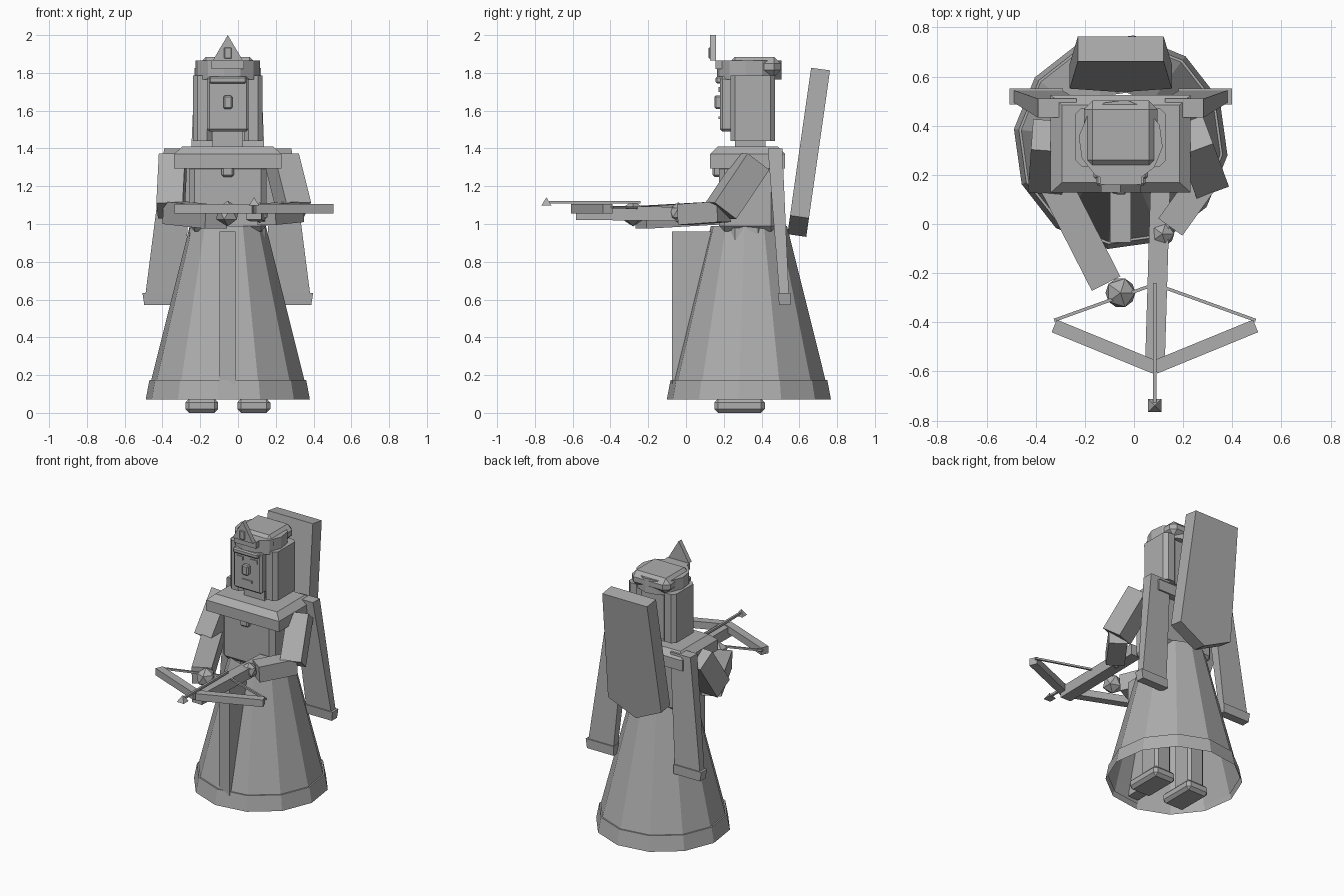
import bpy, bmesh, math
from mathutils import Vector, Matrix

old = bpy.data.objects.get("Cube")
if old:
    bpy.data.objects.remove(old, do_unlink=True)

GREY = (0.42, 0.42, 0.42, 1)
mat = bpy.data.materials.new("stone_grey")
mat.use_nodes = True
mat.diffuse_color = GREY
mat.node_tree.nodes["Principled BSDF"].inputs["Base Color"].default_value = GREY

MID = -0.054   # symmetry line of the figure
AXIS = 0.333   # depth of the skirt axis


def finish(name, bm):
    bmesh.ops.recalc_face_normals(bm, faces=bm.faces)
    me = bpy.data.meshes.new(name)
    bm.to_mesh(me)
    bm.free()
    me.materials.append(mat)
    ob = bpy.data.objects.new(name, me)
    bpy.context.collection.objects.link(ob)
    return ob


def box(name, x, y, z, bevel=0, upright=False):
    """Box from (min, max) ranges; upright chamfers only the vertical edges."""
    bm = bmesh.new()
    bmesh.ops.create_cube(bm, size=1)
    for v in bm.verts:
        v.co = [sum(r) / 2 + c * (r[1] - r[0]) for c, r in zip(v.co, (x, y, z))]
    if bevel:
        edges = [e for e in bm.edges
                 if not upright or abs(e.verts[0].co.z - e.verts[1].co.z) > 0.01]
        bmesh.ops.bevel(bm, geom=edges, offset=bevel, segments=1, affect='EDGES')
    return finish(name, bm)


def mid_box(name, half, y, z, bevel=0):
    return box(name, (MID - half, MID + half), y, z, bevel)


def loft(name, rings, caps=True):
    """Skin between rings with equal point counts."""
    bm = bmesh.new()
    loops = [[bm.verts.new(p) for p in ring] for ring in rings]
    n = len(loops[0])
    for a, b in zip(loops, loops[1:]):
        for i in range(n):
            j = (i + 1) % n
            bm.faces.new((a[i], a[j], b[j], b[i]))
    if caps:
        bm.faces.new(loops[0])
        bm.faces.new(loops[-1])
    return finish(name, bm)


def circle(r, z, y=AXIS, n=12, turn=23):
    angles = [math.radians(turn + 360 * i / n) for i in range(n)]
    return [(MID + r * math.cos(a), y + r * math.sin(a), z) for a in angles]


def rect(x, y, z):
    return [(x[0], y[0], z), (x[1], y[0], z), (x[1], y[1], z), (x[0], y[1], z)]


def bar(name, a, b, w, h):
    """Straight beam from a to b, w wide sideways and h tall."""
    a, b = Vector(a), Vector(b)
    d = (b - a).normalized()
    side = d.cross(Vector((0, 0, 1))).normalized()
    up = side.cross(d)
    corners = [side * sx * w / 2 + up * sy * h / 2
               for sx, sy in ((-1, -1), (1, -1), (1, 1), (-1, 1))]
    return loft(name, [[p + c for c in corners] for p in (a, b)])


def ball(name, center, r):
    bm = bmesh.new()
    bmesh.ops.create_icosphere(bm, subdivisions=1, radius=r,
                               matrix=Matrix.Translation(center))
    return finish(name, bm)


# Robe skirt, hem band and front panel
loft("skirt", [circle(0.425, 0.1), circle(0.408, 0.175), circle(0.203, 0.99)], caps=False)
loft("skirt_hem", [circle(0.438, 0.07), circle(0.418, 0.175), circle(0.408, 0.175)], caps=False)
box("front_panel", (-0.097, -0.013), (-0.075, 0.2), (0.12, 0.96))

# Legs and feet
for side, s in (("right", -1), ("left", 1)):
    cx = MID + s * 0.138
    box(side + "_foot", (cx - 0.087, cx + 0.087), (0.15, 0.417), (0, 0.075), 0.02)
    box(side + "_leg", (cx - 0.065, cx + 0.065), (0.24, 0.4), (0.07, 0.98), 0.02, True)

# Torso, shoulder mantle, pendant, neck
mid_box("torso", 0.205, (0.175, 0.48), (0.96, 1.32), 0.03)
wide, deep = (MID - 0.285, MID + 0.285), (0.128, 0.525)
loft("mantle", [rect(wide, deep, 1.295), rect(wide, deep, 1.37),
                rect((wide[0] + 0.045, wide[1] - 0.045),
                     (deep[0] + 0.04, deep[1] - 0.04), 1.41)])
mid_box("pendant", 0.033, (0.14, 0.19), (1.25, 1.335), 0.01)
mid_box("neck", 0.08, (0.26, 0.42), (1.38, 1.5))

# Head, face and hair
mid_box("head", 0.11, (0.18, 0.44), (1.49, 1.78), 0.012)
mid_box("back_hair", 0.11, (0.3, 0.45), (1.44, 1.78))
mid_box("nose", 0.024, (0.15, 0.2), (1.61, 1.68), 0.008)
mid_box("mouth", 0.04, (0.173, 0.19), (1.555, 1.57))
mid_box("brow", 0.1, (0.157, 0.2), (1.745, 1.78), 0.008)
for side, s in (("right", -1), ("left", 1)):
    cx = MID + s * 0.135
    box(side + "_hair", (cx - 0.05, cx + 0.05), (0.235, 0.472), (1.44, 1.785), 0.025, True)
    cx = MID + s * 0.055
    box(side + "_eye", (cx - 0.025, cx + 0.025), (0.173, 0.19), (1.7, 1.725))

# Crown with pointed crest and gem
loft("crown_band", [circle(0.172, 1.765, 0.335), circle(0.172, 1.865, 0.335)])
mid_box("crown_top", 0.15, (0.225, 0.502), (1.78, 1.885), 0.035)
mid_box("crown_front", 0.085, (0.155, 0.24), (1.82, 1.865))
loft("crest", [[(MID - 0.08, y, 1.865), (MID + 0.08, y, 1.865), (MID, y, 2.0)]
               for y in (0.128, 0.16)])
mid_box("crest_gem", 0.02, (0.12, 0.135), (1.875, 1.935), 0.004)

# Pointed slab on the back, leaning away at the top
outline = [(-0.175, 0.79), (0.175, 0.79), (0.208, 0), (0, -0.1), (-0.208, 0)]
lean = Vector((0, 0.141, 0.99))
rings = []
for thick in (0, 0.1):
    base = Vector((MID, 0.551 + thick, 1.045 - thick * 0.14))
    rings.append([base + lean * v + Vector((u, 0, 0)) for u, v in outline])
loft("back_slab", rings)

# Hanging sleeves with cuffs
for side, s in (("right", -1), ("left", 1)):
    def span(a, b):
        return (MID + s * a, MID + s * b)
    loft(side + "_hanging_sleeve", [rect(span(0.24, 0.437), (0.495, 0.545), 0.62),
                                    rect(span(0.18, 0.337), (0.433, 0.51), 1.4)])
    loft(side + "_sleeve_cuff", [rect(span(0.235, 0.442), (0.493, 0.552), 0.57),
                                 rect(span(0.235, 0.452), (0.487, 0.552), 0.635)])

# Arms and hands
bar("left_upper_arm", (0.235, 0.36, 1.33), (0.3, 0.185, 1.07), 0.14, 0.15)
bar("right_upper_arm", (-0.345, 0.36, 1.33), (-0.358, 0.185, 1.07), 0.14, 0.15)
bar("left_forearm", (0.3, 0.2, 1.065), (0.15, -0.01, 1.05), 0.12, 0.11)
bar("right_forearm", (-0.34, 0.2, 1.06), (-0.115, -0.24, 1.035), 0.13, 0.12)
ball("left_hand", (0.115, -0.04, 1.06), 0.055)
ball("right_hand", (-0.055, -0.28, 1.055), 0.068)

# Crossbow: stock, limbs, string, bolt
bar("bow_stock", (0.107, 0.15, 1.05), (0.085, -0.58, 1.06), 0.08, 0.075)
notch = (0.085, -0.245, 1.085)
for side, tip in (("right", (-0.325, -0.415, 1.08)), ("left", (0.495, -0.415, 1.08))):
    bar(side + "_bow_limb", (0.085, -0.583, 1.08), tip, 0.055, 0.05)
    bar(side + "_bow_string", (tip[0], -0.392, 1.09), notch, 0.013, 0.013)
bar("bolt_shaft", (0.085, -0.24, 1.115), (0.085, -0.735, 1.115), 0.015, 0.015)
loft("bolt_tip", [rect((0.058, 0.112), (-0.766, -0.712), 1.097),
                  rect((0.084, 0.086), (-0.74, -0.738), 1.14)])
